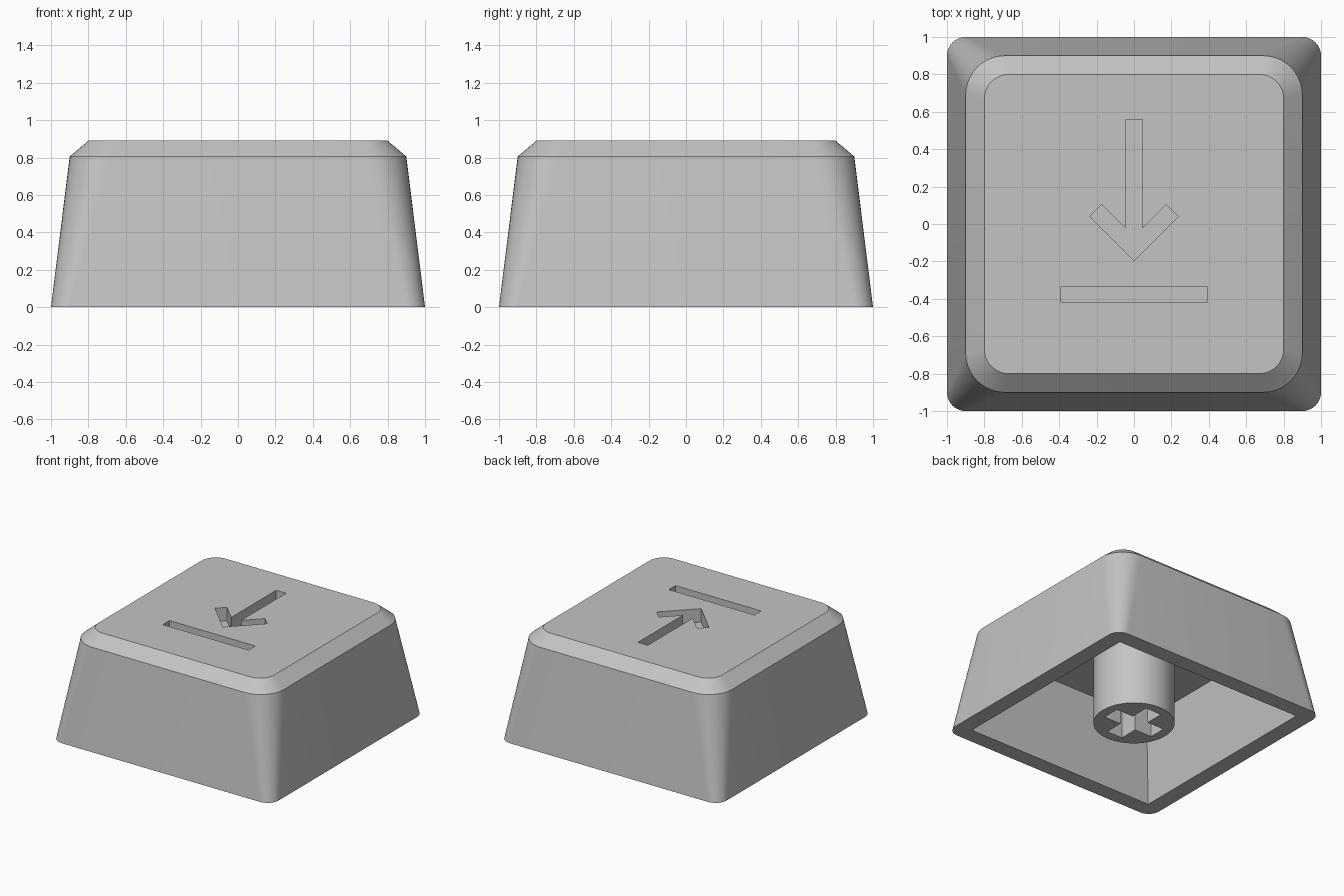
import bpy
import bmesh
from math import sin, cos, pi, radians

default = bpy.data.objects.get("Cube")
if default:
    bpy.data.objects.remove(default, do_unlink=True)

grey = bpy.data.materials.new("plain_grey")
grey.use_nodes = True
color = (0.55, 0.55, 0.55, 1)
grey.diffuse_color = color
grey.node_tree.nodes["Principled BSDF"].inputs["Base Color"].default_value = color


def rounded_square(half, radius, segments=10):
    """Counter-clockwise outline; a zero radius gives sharp corners."""
    if radius == 0:
        return [(half, half), (-half, half), (-half, -half), (half, -half)]
    c = half - radius
    points = []
    for i, (sx, sy) in enumerate([(1, 1), (-1, 1), (-1, -1), (1, -1)]):
        for j in range(segments + 1):
            a = (i + j / segments) * pi / 2
            points.append((sx * c + radius * cos(a), sy * c + radius * sin(a)))
    return points


def loft(name, sections):
    """Closed solid through (outline, height) sections."""
    bm = bmesh.new()
    rings = [[bm.verts.new((x, y, z)) for x, y in outline] for outline, z in sections]
    for low, high in zip(rings, rings[1:]):
        n = len(low)
        for i in range(n):
            k = (i + 1) % n
            bm.faces.new((low[i], low[k], high[k], high[i]))
    bm.faces.new(rings[0][::-1])
    bm.faces.new(rings[-1])
    bmesh.ops.recalc_face_normals(bm, faces=bm.faces)
    mesh = bpy.data.meshes.new(name)
    bm.to_mesh(mesh)
    bm.free()
    obj = bpy.data.objects.new(name, mesh)
    bpy.context.collection.objects.link(obj)
    mesh.materials.append(grey)
    return obj


def prism(name, outline, bottom, top):
    return loft(name, [(outline, bottom), (outline, top)])


def activate(obj):
    bpy.ops.object.select_all(action="DESELECT")
    obj.select_set(True)
    bpy.context.view_layer.objects.active = obj


def cut(target, cutter):
    """Subtract the cutter, then discard it."""
    cutter.hide_render = True
    mod = target.modifiers.new("cut", "BOOLEAN")
    mod.operation = "DIFFERENCE"
    mod.solver = "EXACT"
    mod.object = cutter
    activate(target)
    bpy.ops.object.modifier_apply(modifier=mod.name)
    bpy.data.objects.remove(cutter, do_unlink=True)


def box_outline(x, y0, y1):
    return [(-x, y0), (x, y0), (x, y1), (-x, y1)]


TOP, CEILING = 0.89, 0.667
ENGRAVED = TOP - 0.11

# Tapered cap with a chamfered top edge
cap = loft("key_cap", [
    (rounded_square(1.0, 0.1), 0),
    (rounded_square(0.9, 0.21), 0.805),
    (rounded_square(0.8, 0.13), TOP),
])

# Hollow underside with sharp inner corners
cut(cap, loft("cavity_cutter", [
    (rounded_square(0.88, 0), -0.1),
    (rounded_square(0.867, 0), 0),
    (rounded_square(0.777, 0), CEILING),
]))

# Engraved down arrow, mirrored from its right half, and the bar below it
half_arrow = [(0.237, 0.04), (0.173, 0.104), (0.045, -0.024), (0.045, 0.56)]
arrow = [(0, -0.197)] + half_arrow + [(-x, y) for x, y in reversed(half_arrow)]
cut(cap, prism("arrow_cutter", arrow, ENGRAVED, 1))
cut(cap, prism("bar_cutter", box_outline(0.39, -0.42, -0.333), ENGRAVED, 1))

# Round mounting stem with a cross-shaped socket
sides = 64
circle = [(0.306 * cos(2 * pi * i / sides), 0.306 * sin(2 * pi * i / sides))
          for i in range(sides)]
stem = prism("mounting_stem", circle, 0, CEILING + 0.01)
arm, w = 0.228, 0.072
cross = []
for sx, sy in [(1, 1), (-1, 1), (-1, -1), (1, -1)]:
    corner = [(sx * arm, sy * w), (sx * w, sy * w), (sx * w, sy * arm)]
    cross += corner if sx * sy > 0 else corner[::-1]
cut(stem, prism("socket_cutter", cross, -0.1, 0.45))

for obj in (cap, stem):
    activate(obj)
    bpy.ops.object.shade_smooth_by_angle(angle=radians(30))
